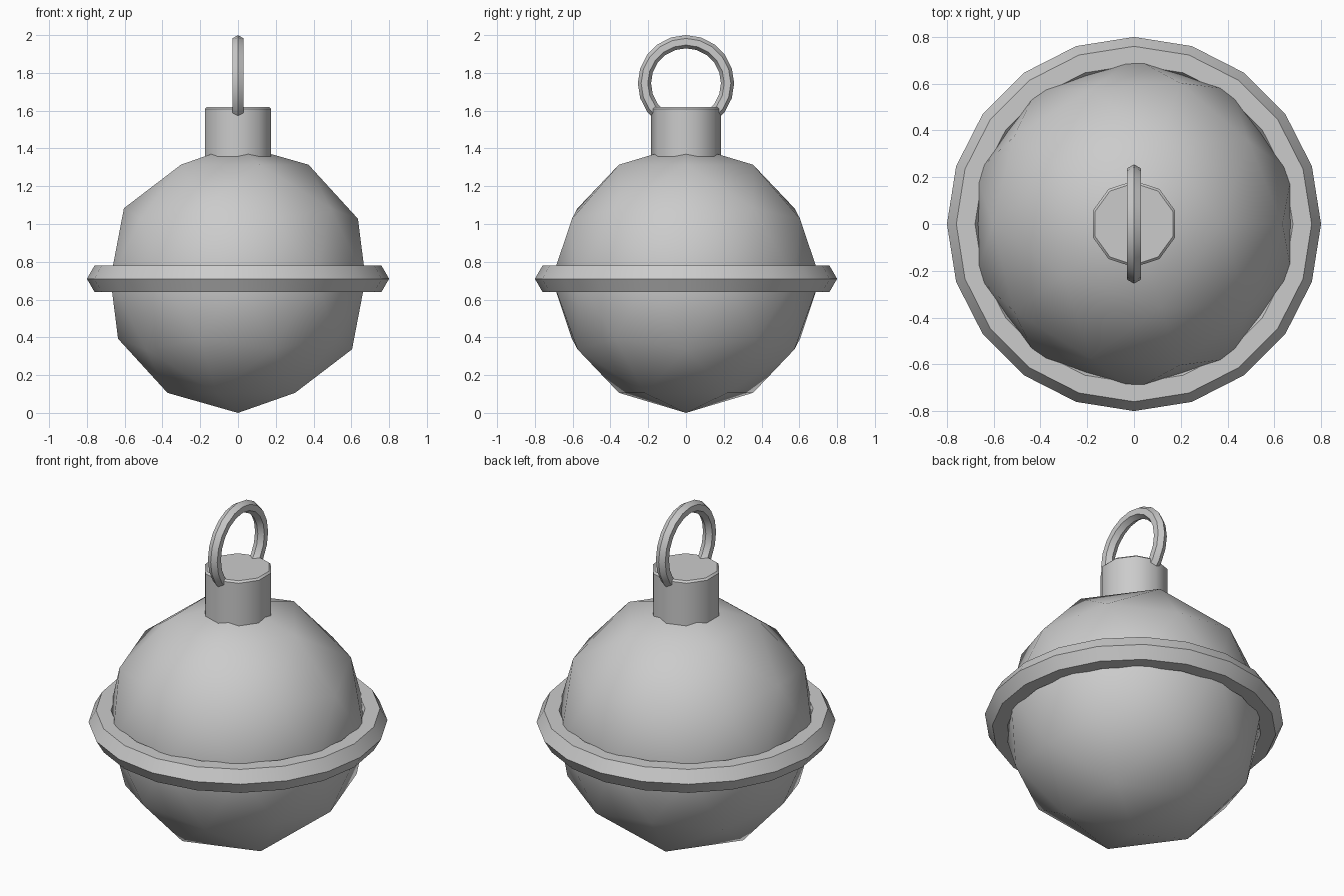
import bpy, math

if "Cube" in bpy.data.objects:
    bpy.data.objects.remove(bpy.data.objects["Cube"])

metal = bpy.data.materials.new("light grey")
metal.diffuse_color = (0.6, 0.6, 0.6, 1)
metal.use_nodes = True
metal.node_tree.nodes["Principled BSDF"].inputs["Base Color"].default_value = metal.diffuse_color

def finish(name, angle):
    ob = bpy.context.object
    ob.name = name
    ob.data.materials.append(metal)
    bpy.ops.object.shade_smooth_by_angle(angle=math.radians(angle))
    return ob

# Round body
bpy.ops.mesh.primitive_ico_sphere_add(subdivisions=2, radius=0.71, location=(0, 0, 0.71))
finish("body", 60)

# Band round the middle
bpy.ops.mesh.primitive_torus_add(major_radius=0.72, minor_radius=0.08, major_segments=20,
                                 minor_segments=6, location=(0, 0, 0.71))
finish("band", 30)

# Neck cap with a slightly bevelled rim
bpy.ops.mesh.primitive_cylinder_add(vertices=10, radius=0.185, depth=0.32, location=(0, 0, 1.46))
cap = finish("cap", 40)
bev = cap.modifiers.new("rim", 'BEVEL')
bev.width = 0.01
bev.segments = 1
bev.limit_method = 'ANGLE'
bev.angle_limit = math.radians(60)

# Hanging ring
bpy.ops.mesh.primitive_torus_add(major_radius=0.22, minor_radius=0.035, major_segments=20,
                                 minor_segments=6, location=(0, 0, 1.745),
                                 rotation=(0, math.pi / 2, 0))
finish("hanging_ring", 30)
